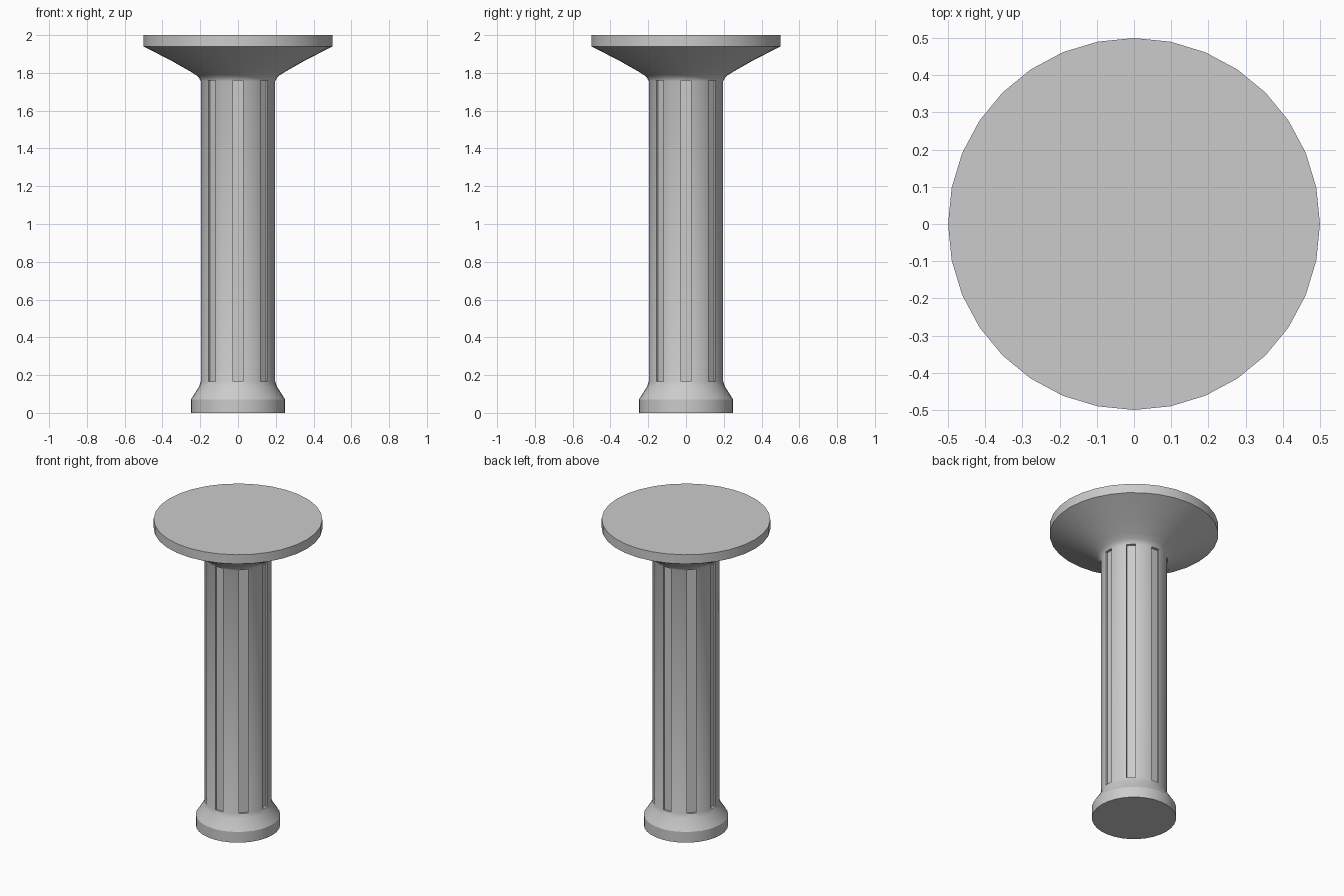
import bpy, bmesh, math
from mathutils import Matrix

if "Cube" in bpy.data.objects:
    bpy.data.objects.remove(bpy.data.objects["Cube"])

SIDES = 32
FLUTES = 8

stone = bpy.data.materials.new("grey stone")
stone.diffuse_color = (0.6, 0.6, 0.6, 1)
stone.use_nodes = True
stone.node_tree.nodes["Principled BSDF"].inputs["Base Color"].default_value = stone.diffuse_color


def new_object(name, bm):
    bmesh.ops.recalc_face_normals(bm, faces=bm.faces)
    mesh = bpy.data.meshes.new(name)
    bm.to_mesh(mesh)
    bm.free()
    obj = bpy.data.objects.new(name, mesh)
    bpy.context.collection.objects.link(obj)
    return obj


def lathe(name, profile):
    """Closed solid of revolution from (radius, height) points."""
    bm = bmesh.new()
    rings = []
    for r, z in profile:
        angles = [2 * math.pi * i / SIDES for i in range(SIDES)]
        rings.append([bm.verts.new((r * math.cos(a), r * math.sin(a), z)) for a in angles])
    for low, high in zip(rings, rings[1:]):
        for i in range(SIDES):
            j = (i + 1) % SIDES
            bm.faces.new((low[i], low[j], high[j], high[i]))
    bm.faces.new(rings[0][::-1])
    bm.faces.new(rings[-1])
    return new_object(name, bm)


# Column: plinth, shaft, flared neck and round slab in one profile
column = lathe("column", [
    (0.25, 0), (0.25, 0.07), (0.206, 0.14), (0.198, 0.165),
    (0.198, 1.755), (0.205, 1.772), (0.22, 1.787), (0.25, 1.806),
    (0.35, 1.863), (0.5, 1.94), (0.5, 2.0)])
column.data.materials.append(stone)

# Flutes: a ring of tall boxes cut into the shaft
bm = bmesh.new()
floor, outer, bottom, top = 0.183, 0.26, 0.165, 1.76
for k in range(FLUTES):
    place = (Matrix.Rotation(2 * math.pi * k / FLUTES, 4, 'Z')
             @ Matrix.Translation(((floor + outer) / 2, 0, (bottom + top) / 2))
             @ Matrix.Diagonal((outer - floor, 0.054, top - bottom, 1)))
    bmesh.ops.create_cube(bm, size=1, matrix=place)
cutter = new_object("flute_cutter", bm)
cutter.data.materials.append(stone)
cutter.hide_render = True

bpy.context.view_layer.objects.active = column
column.select_set(True)
cut = column.modifiers.new("flutes", 'BOOLEAN')
cut.operation = 'DIFFERENCE'
cut.solver = 'EXACT'
cut.object = cutter
bpy.ops.object.modifier_apply(modifier=cut.name)
bpy.data.objects.remove(cutter)

bpy.ops.object.shade_smooth_by_angle(angle=math.radians(30))
